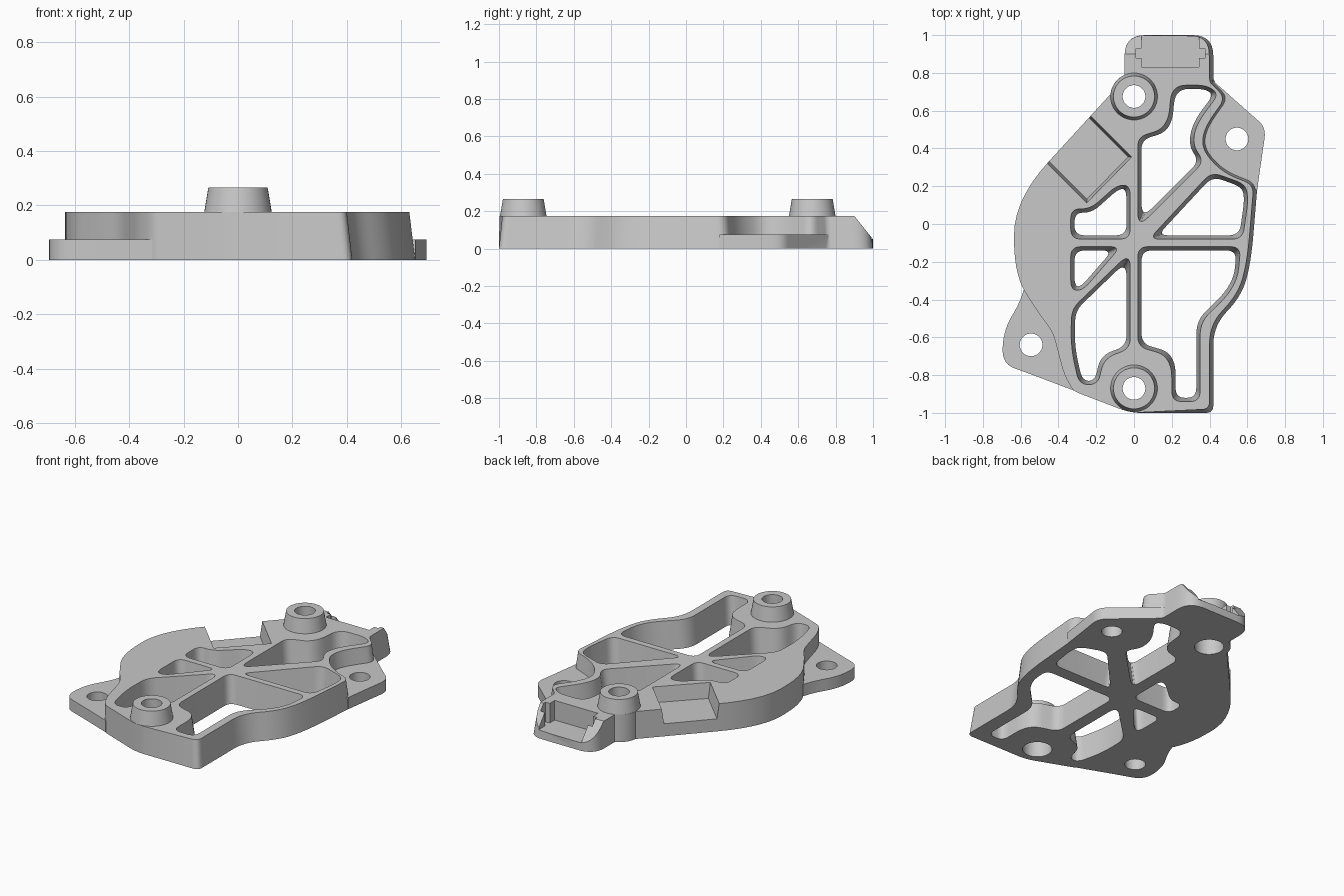
import bpy
import bmesh
from mathutils import Vector

default_cube = bpy.data.objects.get("Cube")
if default_cube:
    bpy.data.objects.remove(default_cube, do_unlink=True)

THICK = .175       # main body height
EAR_THICK = .075   # mounting ear height
DRAFT = .02        # casting draft over the body height

metal = bpy.data.materials.new("cast_grey")
metal.use_nodes = True
metal.diffuse_color = (.58, .58, .58, 1)
metal.node_tree.nodes["Principled BSDF"].inputs["Base Color"].default_value = (.58, .58, .58, 1)


def finish(name, bm):
    """Turn a bmesh into a scene object with the shared material."""
    mesh = bpy.data.meshes.new(name)
    bm.to_mesh(mesh)
    bm.free()
    mesh.materials.append(metal)
    obj = bpy.data.objects.new(name, mesh)
    bpy.context.collection.objects.link(obj)
    return obj


def offset(corners, amount, rule):
    """Move the edges of a counter-clockwise outline outwards where the rule holds."""
    moved = []
    for i, p in enumerate(corners):
        before = (p - corners[i - 1]).normalized()
        after = (corners[(i + 1) % len(corners)] - p).normalized()
        normal = Vector((before.y + after.y, -before.x - after.x)).normalized()
        miter = normal.dot(Vector((after.y, -after.x)))
        moved.append(p + normal * (amount / miter) if rule(p) else p.copy())
    return moved


def rounded(corners, radii, steps=7):
    """Round each corner of a closed outline by its own radius."""
    outline = []
    for i, corner in enumerate(corners):
        if radii[i] == 0:
            outline.append(corner)
            continue
        ends = []
        for other in (corners[i - 1], corners[(i + 1) % len(corners)]):
            edge = other - corner
            ends.append(corner + edge.normalized() * min(radii[i], edge.length * .47))
        for k in range(steps + 1):
            t = k / steps
            outline.append(ends[0] * (1 - t) ** 2 + corner * 2 * t * (1 - t) + ends[1] * t * t)
    return outline


def prism(name, points, radius, low, high, grow_low=0, grow_high=0, rule=lambda p: True):
    """Extrude a rounded outline with optional taper; a third value is a corner radius."""
    corners = [Vector(p[:2]) for p in points]
    radii = [p[2] if len(p) > 2 else radius for p in points]
    if sum(a.cross(b) for a, b in zip(corners, corners[1:] + corners[:1])) < 0:
        corners.reverse()
        radii.reverse()
    bm = bmesh.new()
    bottom, top = [
        [bm.verts.new((p.x, p.y, z)) for p in rounded(offset(corners, grow, rule), radii)]
        for z, grow in ((low, grow_low), (high, grow_high))]
    bm.faces.new(bottom[::-1])
    bm.faces.new(top)
    for i in range(len(bottom)):
        bm.faces.new((bottom[i - 1], bottom[i], top[i], top[i - 1]))
    return finish(name, bm)


def box(name, x, y, z, **taper):
    corners = [(x[0], y[0]), (x[1], y[0]), (x[1], y[1]), (x[0], y[1])]
    return prism(name, corners, 0, *z, **taper)


def cone(name, centre, low, high, r_low, r_high):
    bm = bmesh.new()
    bmesh.ops.create_cone(bm, cap_ends=True, segments=48, radius1=r_low,
                          radius2=r_high, depth=high - low)
    bmesh.ops.translate(bm, verts=bm.verts, vec=(*centre, (low + high) / 2))
    return finish(name, bm)


def combine(target, tool, operation):
    """Apply a boolean and remove the tool object."""
    modifier = target.modifiers.new("combine", "BOOLEAN")
    modifier.operation = operation
    modifier.solver = "EXACT"
    modifier.object = tool
    bpy.context.view_layer.objects.active = target
    bpy.ops.object.modifier_apply(modifier=modifier.name)
    bpy.data.objects.remove(tool, do_unlink=True)


# Main body with drafted walls on its left side
body_outline = [
    (-.05, .74, 0), (-.05, 1, .11), (.42, 1, .11), (.42, .76, .02), (.51, .67, .05),
    (.39, .5, .1), (.38, .4, .1), (.48, .29, .1), (.655, .22, .05),
    (.62, -.2, .15), (.57, -.38, .15), (.42, -.54, .1), (.42, -1, .04), (-.02, -1, .06),
    (-.32, -.885, .03), (-.37, -.8, .06), (-.43, -.57, .06), (-.5, -.48, .05),
    (-.635, -.27, .21), (-.635, .13, .27), (-.09, .725, .02)]
body = prism("bracket_body", body_outline, .05, 0, THICK, 0, -DRAFT,
             rule=lambda p: p.x > .1)

# Thin mounting ears
left_ear = [(.4, .775, 0), (.62, .58, .06), (.7, .51, .08), (.68, .38, .08), (.652, .18, 0),
            (.5, .22, 0), (.34, .4, 0), (.37, .6, 0)]
right_ear = [(-.56, -.25, 0), (-.595, -.4, .1), (-.69, -.56, .1), (-.7, -.74, .11),
             (-.56, -.79, .09), (-.315, -.883, 0), (-.25, -.7, 0), (-.4, -.4, 0)]
for ear in (left_ear, right_ear):
    combine(body, prism("ear", ear, .05, 0, EAR_THICK), "UNION")

# Tapered bosses standing on round columns
bosses = ((0, .675), (0, -.87))
for centre in bosses:
    combine(body, cone("column", centre, 0, THICK, .125, .125), "UNION")
    combine(body, cone("boss", centre, THICK - .005, .265, .125, .109), "UNION")

# Windows between the ribs, narrower towards the underside
windows = [
    # back window beside the boss
    [(.02, -.02, .08), (.02, .46, .05), (.18, .51, .1), (.2, .735, .08), (.38, .735, .05),
     (.45, .69, .05), (.33, .53, .1), (.31, .42, .08), (.37, .33, .05)],
    # left triangle
    [(.08, -.08), (.41, .275), (.59, .21), (.605, .13), (.575, -.08)],
    # long front left window
    [(.02, -.12), (.565, -.12), (.545, -.33, .15), (.35, -.52, .07), (.35, -.94),
     (.2, -.94), (.2, -.7, .15), (.02, -.65)],
    # long front right window
    [(-.02, -.15, .08), (-.33, -.45), (-.335, -.65, .1), (-.29, -.85), (-.19, -.85),
     (-.16, -.71, .1), (-.02, -.66)],
    # two small windows
    [(-.335, -.12), (-.07, -.12), (-.27, -.35, .05), (-.335, -.35)],
    [(-.335, -.08), (-.335, .08), (-.23, .08), (-.09, .205), (-.02, .205), (-.02, -.08)]]
MARGIN = .05
slope = DRAFT / THICK
for points in windows:
    cutter = prism("window", points, .055, -MARGIN, THICK + MARGIN,
                   -DRAFT - slope * MARGIN, slope * MARGIN)
    combine(body, cutter, "DIFFERENCE")

# Square side pocket open to the outer wall
pocket = [(-.01, .355), (-.25, .11), (-.6, .46), (-.36, .705)]
combine(body, prism("pocket", pocket, 0, .08, .22, -.015, .005), "DIFFERENCE")

# Sloped tongue end
ramp = box("ramp", (-.5, 1), (1.02, 1.4), (.025, .225), grow_high=.16,
           rule=lambda p: p.y < 1.1)
combine(body, ramp, "DIFFERENCE")

# Socket in the tongue with side slots
combine(body, box("socket", (.04, .345), (.83, 1.1), (.05, .3)), "DIFFERENCE")
combine(body, box("slot", (.01, .375), (.88, .93), (.05, .3)), "DIFFERENCE")

# Bolt holes, with wider bores below the bosses
for centre in (*bosses, (.545, .45), (-.545, -.64)):
    combine(body, cone("hole", centre, -.1, .4, .06, .06), "DIFFERENCE")
for centre in bosses:
    combine(body, cone("bore", centre, -.1, .15, .085, .085), "DIFFERENCE")

bpy.ops.object.select_all(action="DESELECT")
body.select_set(True)
bpy.context.view_layer.objects.active = body
bpy.ops.object.shade_smooth_by_angle()
